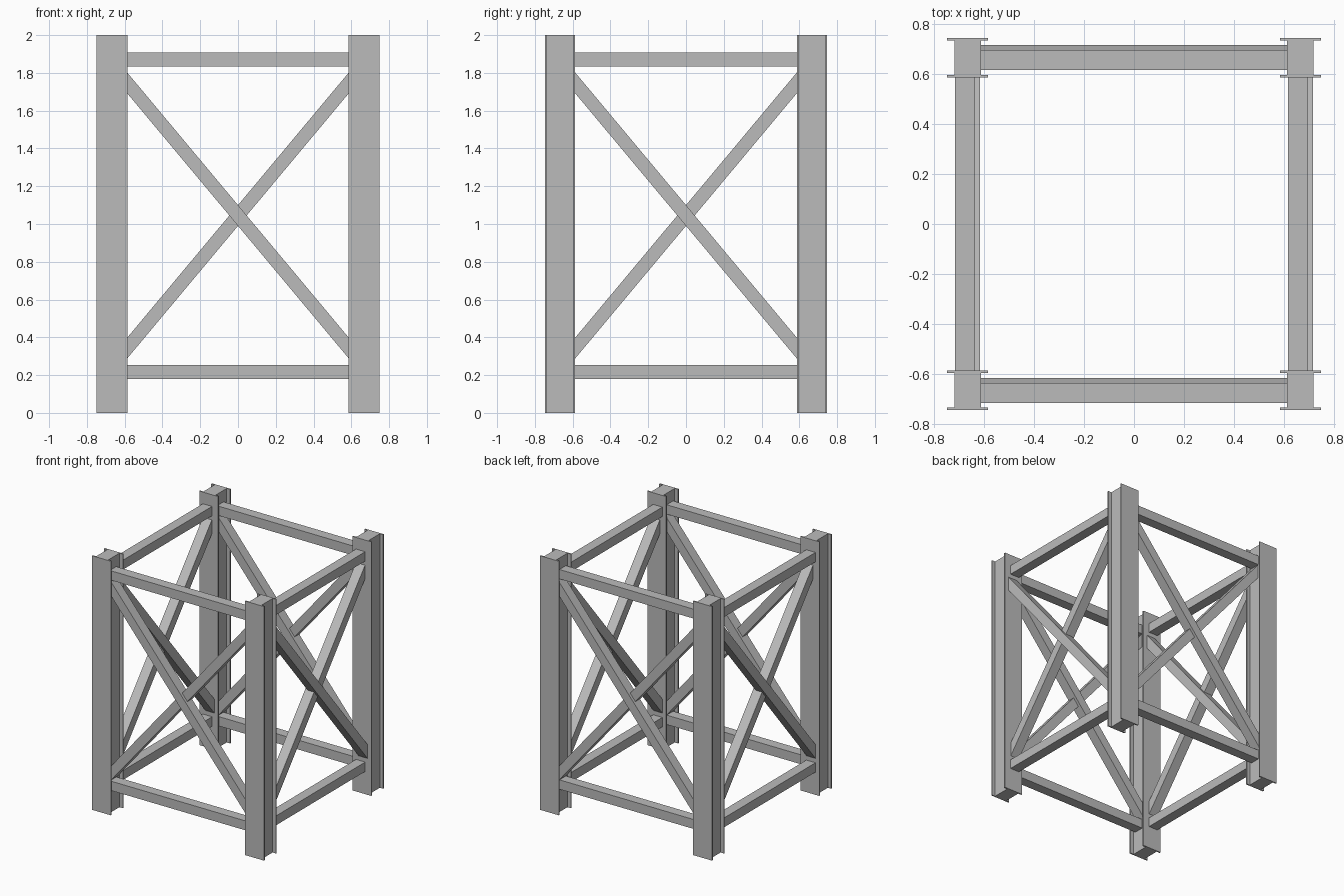
import bpy
import bmesh

cube = bpy.data.objects.get("Cube")
if cube:
    bpy.data.objects.remove(cube, do_unlink=True)

steel = bpy.data.materials.new("grey_steel")
steel.use_nodes = True
grey = (0.5, 0.5, 0.5, 1)
steel.diffuse_color = grey
steel.node_tree.nodes["Principled BSDF"].inputs["Base Color"].default_value = grey


def prism(name, outline, step):
    """Extrude a closed planar outline along a vector."""
    bm = bmesh.new()
    face = bm.faces.new([bm.verts.new(p) for p in outline])
    grown = bmesh.ops.extrude_face_region(bm, geom=[face])
    moved = [g for g in grown["geom"] if isinstance(g, bmesh.types.BMVert)]
    bmesh.ops.translate(bm, verts=moved, vec=step)
    bmesh.ops.recalc_face_normals(bm, faces=bm.faces)
    mesh = bpy.data.meshes.new(name)
    bm.to_mesh(mesh)
    bm.free()
    mesh.materials.append(steel)
    obj = bpy.data.objects.new(name, mesh)
    bpy.context.collection.objects.link(obj)
    return obj


# Corner columns: thick web between two thin flange plates
C = 0.667
FLANGE, WEB, DEPTH, PLATE = 0.082, 0.053, 0.079, 0.01
inner = DEPTH - PLATE
quarter = [(FLANGE, DEPTH), (FLANGE, inner), (WEB, inner)]
half = quarter + [(x, -y) for x, y in reversed(quarter)]
section = half + [(-x, -y) for x, y in half]
for sx, side in ((-1, "right"), (1, "left")):
    for sy, end in ((-1, "front"), (1, "back")):
        prism(f"{end}_{side}_column",
              [(sx * C + x, sy * C + y, 0) for x, y in section], (0, 0, 2))


# Bracing frames: members run along one axis, with thickness across it
def member(name, along_x, reach, z_start, z_end, height, near, far):
    corners = [(-reach, z_start - height / 2), (reach, z_end - height / 2),
               (reach, z_end + height / 2), (-reach, z_start + height / 2)]
    if along_x:
        prism(name, [(u, near, z) for u, z in corners], (0, far - near, 0))
    else:
        prism(name, [(near, u, z) for u, z in corners], (far - near, 0, 0))


LOW, HIGH, SLOPE = 0.345, 1.745, 1.197
for label, along_x, sign in (("front", True, -1), ("back", True, 1),
                             ("right", False, -1), ("left", False, 1)):
    reach = 0.617 if along_x else 0.587
    near = sign * C - 0.05
    # Horizontal rails
    for level, z in (("lower", 0.216), ("upper", 1.872)):
        member(f"{label}_{level}_rail", along_x, reach, z, z, 0.074,
               near, near + 0.08)
    # Crossed diagonals, one set slightly behind the other
    drop = (reach - 0.585) * SLOPE
    shift = 0 if along_x else 0.022
    member(f"{label}_falling_brace", along_x, reach, HIGH + drop, LOW - drop,
           0.11, near + shift, near + shift + 0.078)
    shift = 0.022 - shift
    member(f"{label}_rising_brace", along_x, reach, LOW - drop, HIGH + drop,
           0.11, near + shift, near + shift + 0.078)
